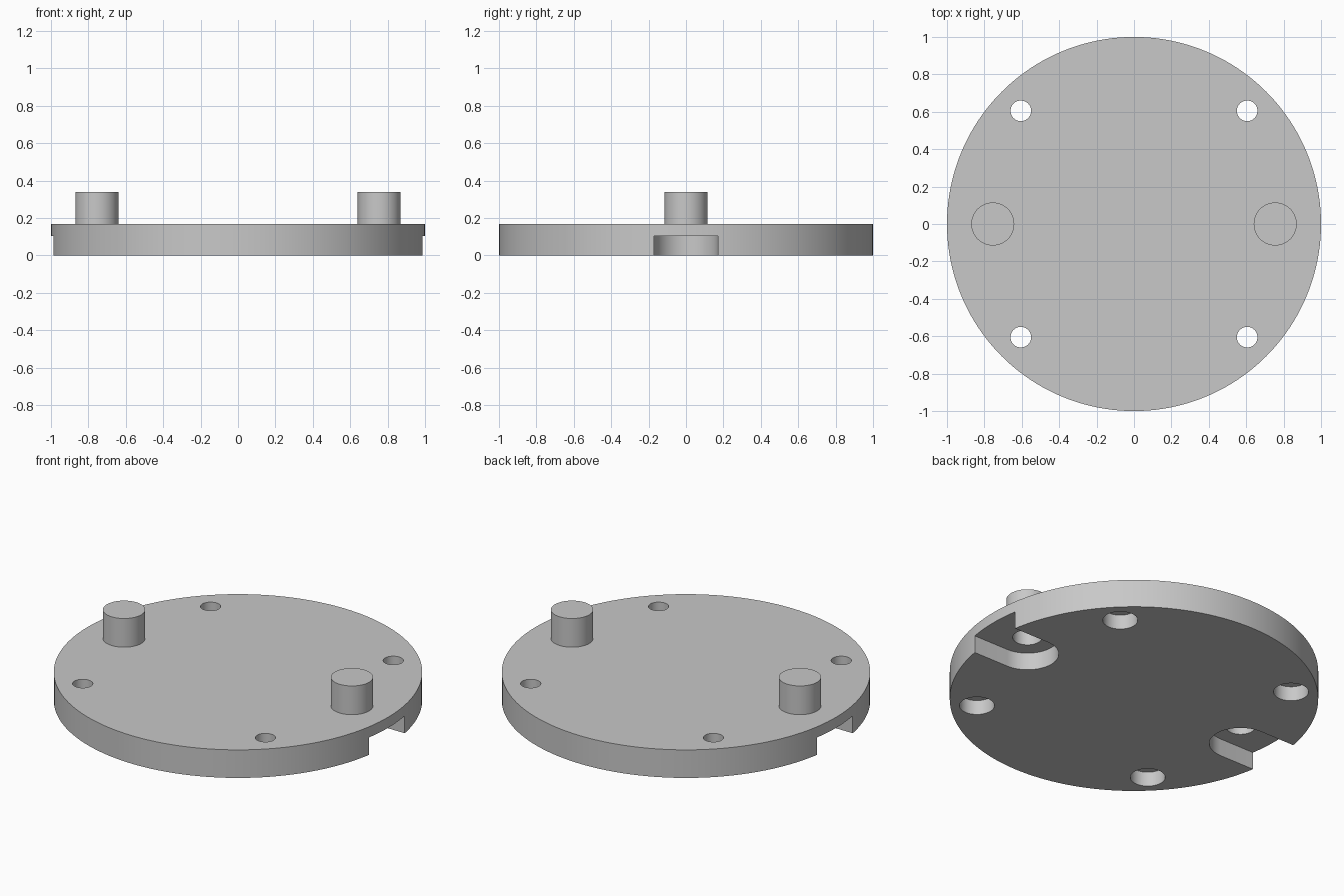
import bpy, bmesh
from math import pi, cos, sin

cube = bpy.data.objects.get("Cube")
if cube:
    bpy.data.objects.remove(cube, do_unlink=True)

PLATE_TOP, POST_TOP = 0.168, 0.34
POST_X, HOLE_XY = 0.755, 0.605
SLOT_TOP, SLOT_R = 0.104, 0.17

grey = bpy.data.materials.new("plain grey")
grey.use_nodes = True
colour = (0.58, 0.58, 0.58, 1)
grey.diffuse_color = colour
grey.node_tree.nodes["Principled BSDF"].inputs["Base Color"].default_value = colour


def prism(name, outline, z0, z1):
    """Extrude a counter-clockwise outline from z0 to z1."""
    bm = bmesh.new()
    base = bm.faces.new([bm.verts.new((x, y, z0)) for x, y in outline])
    top = bmesh.ops.extrude_face_region(bm, geom=[base])["geom"]
    verts = [g for g in top if isinstance(g, bmesh.types.BMVert)]
    bmesh.ops.translate(bm, verts=verts, vec=(0, 0, z1 - z0))
    bmesh.ops.recalc_face_normals(bm, faces=bm.faces)
    mesh = bpy.data.meshes.new(name)
    bm.to_mesh(mesh)
    bm.free()
    mesh.materials.append(grey)
    obj = bpy.data.objects.new(name, mesh)
    bpy.context.collection.objects.link(obj)
    return obj


def circle(x, y, r, n=48):
    return [(x + r * cos(2 * pi * i / n), y + r * sin(2 * pi * i / n)) for i in range(n)]


def slot_outline(side):
    # round inner end centred on the post, open beyond the rim
    arc = [(POST_X + SLOT_R * cos(a), SLOT_R * sin(a))
           for a in (pi / 2 + pi * i / 24 for i in range(25))]
    return [(side * x, side * y) for x, y in arc + [(1.2, -SLOT_R), (1.2, SLOT_R)]]


def combine(target, tool, operation):
    mod = target.modifiers.new(operation, 'BOOLEAN')
    mod.operation, mod.solver, mod.object = operation, 'EXACT', tool
    bpy.context.view_layer.objects.active = target
    bpy.ops.object.modifier_apply(modifier=mod.name)
    bpy.data.objects.remove(tool, do_unlink=True)


# Round plate with two posts
plate = prism("mounting_plate", circle(0, 0, 1, 160), 0, PLATE_TOP)
for side in (-1, 1):
    combine(plate, prism("post", circle(side * POST_X, 0, 0.115), 0.13, POST_TOP), 'UNION')

# Underside slots and the blind bores running up into the posts
for side in (-1, 1):
    combine(plate, prism("slot_cutter", slot_outline(side), -0.1, SLOT_TOP), 'DIFFERENCE')
    combine(plate, prism("bore_cutter", circle(side * POST_X, 0, 0.08), 0.05, 0.27), 'DIFFERENCE')

# Four screw holes, counterbored from below
for sx in (-1, 1):
    for sy in (-1, 1):
        x, y = sx * HOLE_XY, sy * HOLE_XY
        combine(plate, prism("hole_cutter", circle(x, y, 0.055), -0.1, 0.3), 'DIFFERENCE')
        combine(plate, prism("counterbore_cutter", circle(x, y, 0.095), -0.1, 0.087), 'DIFFERENCE')

# Smooth round walls, sharp rims
bpy.ops.object.select_all(action='DESELECT')
plate.select_set(True)
bpy.context.view_layer.objects.active = plate
bpy.ops.object.shade_smooth_by_angle()
